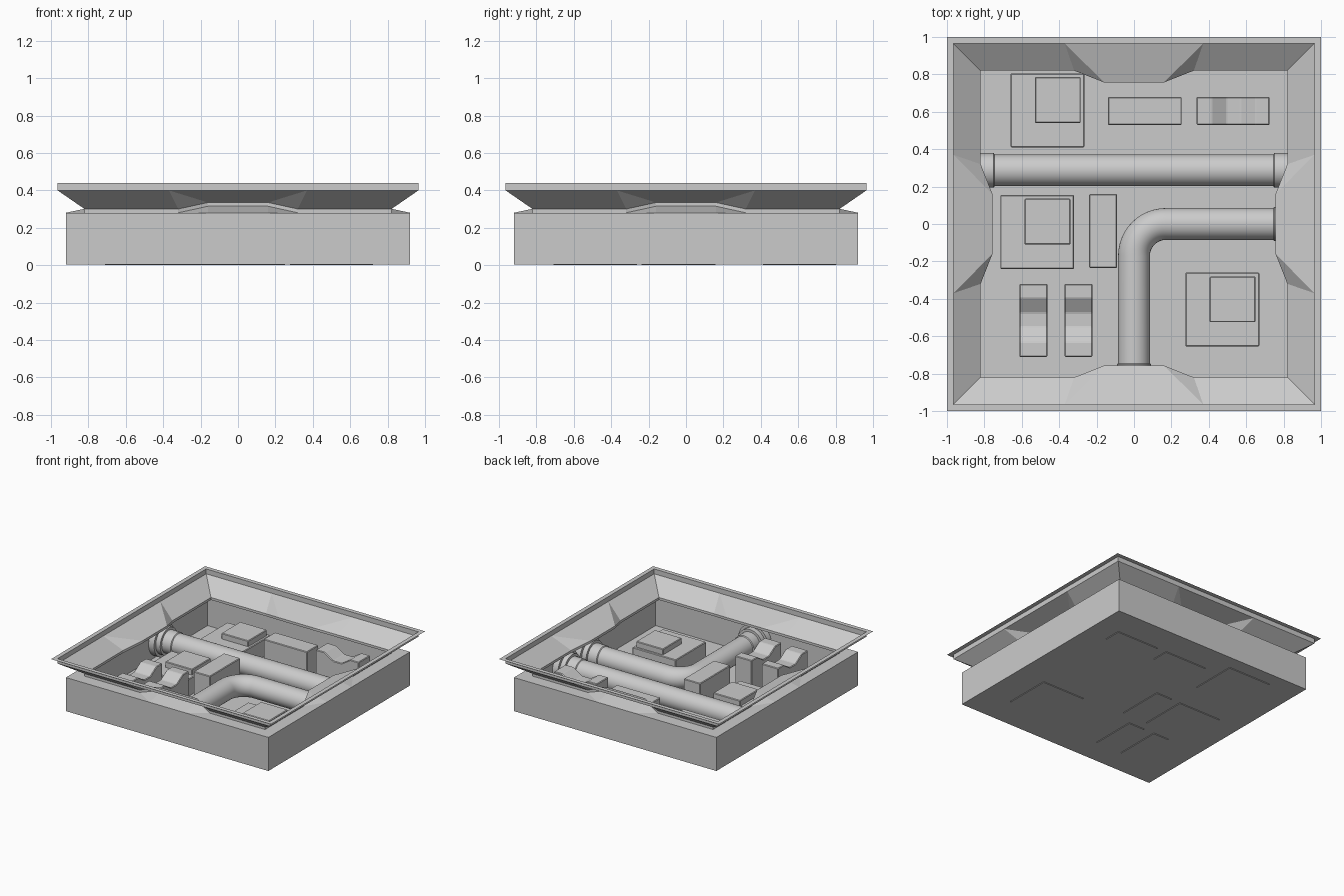
import bpy, bmesh, math
from mathutils import Vector

if "Cube" in bpy.data.objects:
    bpy.data.objects.remove(bpy.data.objects["Cube"])


def finish(name, bm, smooth=False, bevel=0.0):
    me = bpy.data.meshes.new(name)
    bmesh.ops.recalc_face_normals(bm, faces=bm.faces)
    bm.to_mesh(me)
    bm.free()
    ob = bpy.data.objects.new(name, me)
    bpy.context.collection.objects.link(ob)
    if bevel:
        m = ob.modifiers.new("edge", 'BEVEL')
        m.width, m.segments = bevel, 1
    if smooth:
        bpy.ops.object.select_all(action='DESELECT')
        ob.select_set(True)
        bpy.context.view_layer.objects.active = ob
        bpy.ops.object.shade_smooth_by_angle(angle=math.radians(35))
    return ob


# Tray shell: square loops lofted from the top flange down to the floor.
# Each loop: half width, height, outer and inner bulge half spans, bulge inset, bulge height
LOOPS = [
    (1.0, .44, .37, .37, 1.0, .44),
    (.965, .44, .37, .37, .965, .44),
    (.965, .40, .37, .37, .965, .40),
    (.82, .30, .32, .16, .757, .335),
    (.82, .28, .32, .16, .757, .315),
    (.92, .28, .32, .16, .92, .28),
    (.92, .004, .32, .16, .92, .004),
]


def tray():
    bm = bmesh.new()
    rows = []
    for w, z, a, b, d, zb in LOOPS:
        row = []
        for k in range(4):
            c, s = round(math.cos(k * math.pi / 2)), round(math.sin(k * math.pi / 2))
            for x, y, h in ((-w, -w, z), (-a, -w, z), (-b, -d, zb), (b, -d, zb), (a, -w, z)):
                row.append(bm.verts.new((c * x - s * y, s * x + c * y, h)))
        rows.append(row)
    n = len(rows[0])
    for r0, r1 in zip(rows, rows[1:]):
        for i in range(n):
            j = (i + 1) % n
            q = (r0[i], r0[j], r1[j], r1[i])
            if i % 5 in (1, 3):
                # keep the folded gussets planar
                if i % 5 == 1:
                    bm.faces.new((q[0], q[1], q[2]))
                    bm.faces.new((q[0], q[2], q[3]))
                else:
                    bm.faces.new((q[0], q[1], q[3]))
                    bm.faces.new((q[1], q[2], q[3]))
            else:
                bm.faces.new(q)
    bm.faces.new(rows[-1])
    bmesh.ops.remove_doubles(bm, verts=bm.verts, dist=1e-4)
    bmesh.ops.dissolve_degenerate(bm, edges=bm.edges, dist=1e-5)
    finish("tray_shell", bm)


tray()


# Round sections swept along a level path of (x, y, heading, radius)
def sweep(name, path, z=.14, sides=32):
    bm = bmesh.new()
    rings = []
    for x, y, t, r in path:
        n = Vector((-math.sin(t), math.cos(t), 0))
        ring = []
        for i in range(sides):
            a = 2 * math.pi * i / sides
            ring.append(bm.verts.new(Vector((x, y, z)) + n * (r * math.cos(a))
                                     + Vector((0, 0, r * math.sin(a)))))
        rings.append(ring)
    for r0, r1 in zip(rings, rings[1:]):
        for i in range(sides):
            j = (i + 1) % sides
            bm.faces.new((r0[i], r0[j], r1[j], r1[i]))
    bm.faces.new(rings[0])
    bm.faces.new(rings[-1])
    finish(name, bm, smooth=True)


# Pipes
R = .085
sweep("straight_pipe", [(-.915, .287, 0, R), (.915, .287, 0, R)])
bend = [(0, -.915, math.pi / 2, R)]
for i in range(13):
    a = math.pi / 2 * i / 12
    bend.append((.17 - .17 * math.cos(a), -.17 + .17 * math.sin(a), math.pi / 2 - a, R))
bend.append((.915, 0, 0, R))
sweep("elbow_pipe", bend)

# Stepped wall collars on the pipe ends
COLLAR = [(.745, .085), (.75, .092), (.83, .092), (.83, .112), (.87, .112), (.87, .134), (.92, .134)]


def collar(name, offset, t):
    c, s = math.cos(t), math.sin(t)
    sweep(name, [(d * c - offset * s, d * s + offset * c, t, r) for d, r in COLLAR])


collar("collar_right", .287, 0)
collar("collar_left", -.287, math.pi)
collar("collar_elbow_right", 0, 0)
collar("collar_elbow_front", 0, -math.pi / 2)


# Floor equipment
def block(name, x0, x1, y0, y1, z0, z1, bevel=.005):
    bm = bmesh.new()
    bmesh.ops.create_cube(bm, size=1)
    for v in bm.verts:
        v.co = ((x0 + x1) / 2 + v.co.x * (x1 - x0), (y0 + y1) / 2 + v.co.y * (y1 - y0),
                (z0 + z1) / 2 + v.co.z * (z1 - z0))
    finish(name, bm, bevel=bevel)


for i, (x, y) in enumerate([(-.66, .41), (-.715, -.24), (.275, -.655)]):
    block(f"low_box_{i}", x, x + .395, y, y + .395, 0, .145)
    block(f"low_box_lid_{i}", x + .13, x + .375, y + .13, y + .375, .14, .192)

block("tall_box_back", -.14, .255, .53, .68, 0, .25)
block("tall_box_middle", -.24, -.09, -.235, .16, 0, .25)


# Saddle blocks: a dipped profile extruded sideways
def saddle(name, x, y, along_x):
    L, W, hi, lo = .39, .15, .29, .24
    prof = [(0, 0), (0, hi), (.08, hi), (.16, lo), (.235, lo), (.315, hi), (L, hi), (L, 0)]
    bm = bmesh.new()
    vs = [bm.verts.new((x + u, y, z) if along_x else (x, y + u, z)) for u, z in prof]
    f = bm.faces.new(vs)
    ext = bmesh.ops.extrude_face_region(bm, geom=[f])
    bmesh.ops.translate(bm, vec=(0, W, 0) if along_x else (W, 0, 0),
                        verts=[e for e in ext["geom"] if isinstance(e, bmesh.types.BMVert)])
    finish(name, bm, bevel=.005)


saddle("saddle_block_back", .335, .53, True)
saddle("saddle_block_front_a", -.613, -.71, False)
saddle("saddle_block_front_b", -.372, -.71, False)
